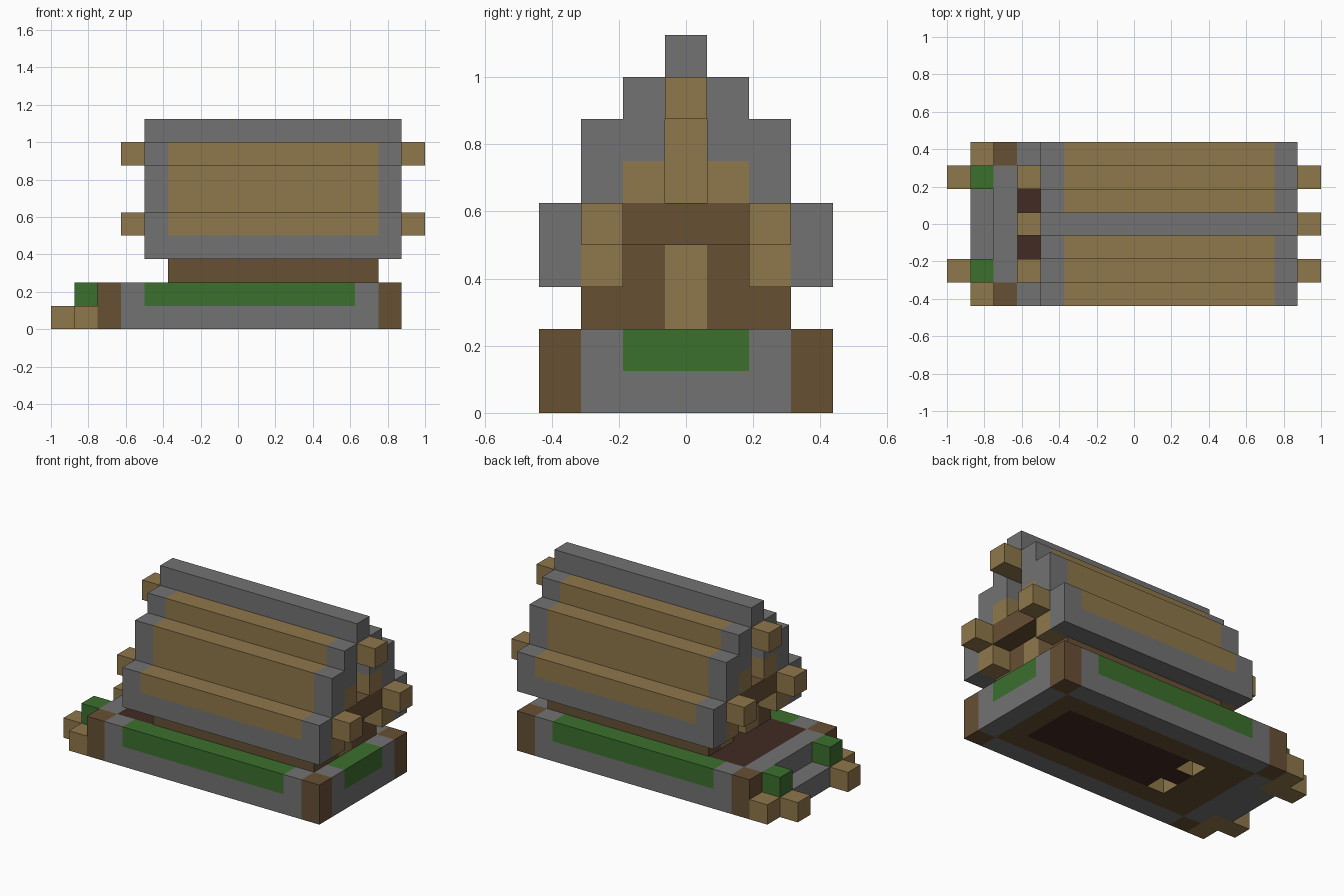
import bpy, bmesh
from mathutils import Vector

cube = bpy.data.objects.get("Cube")
if cube:
    bpy.data.objects.remove(cube)

U = 0.125                       # size of one block
ORIGIN = Vector((-8, -3.5, 0))  # corner of the block grid


def material(name, r, g, b):
    m = bpy.data.materials.new(name)
    m.use_nodes = True
    m.diffuse_color = (r, g, b, 1)
    m.node_tree.nodes["Principled BSDF"].inputs["Base Color"].default_value = (r, g, b, 1)
    return m


stone = material("grey stone", .17, .17, .17)
plank = material("tan planks", .275, .184, .07)
log = material("brown logs", .135, .08, .034)
leaf = material("green hedge", .045, .162, .027)
floor = material("dark floor", .054, .024, .017)


def add_box(bm, lo, hi):
    geom = bmesh.ops.create_cube(bm, size=1)
    for v in geom["verts"]:
        v.co = Vector([(a if c < 0 else b) for c, a, b in zip(v.co, lo, hi)])
        v.co = (v.co + ORIGIN) * U


def finish(name, mat, bm):
    me = bpy.data.meshes.new(name)
    bm.to_mesh(me)
    bm.free()
    me.materials.append(mat)
    ob = bpy.data.objects.new(name, me)
    bpy.context.collection.objects.link(ob)
    return ob


def part(name, mat, xs, ys, zs, mirror=False):
    """Box spanning inclusive block ranges, optionally repeated on the far side."""
    bm = bmesh.new()
    for x in (xs if isinstance(xs, list) else [xs]):
        spans = [ys] + ([(6 - ys[1], 6 - ys[0])] if mirror else [])
        for y in spans:
            add_box(bm, (x[0], y[0], zs[0]), (x[1] + 1, y[1] + 1, zs[1] + 1))
    return finish(name, mat, bm)


ENDS = [(4, 4), (14, 14)]
MID = (5, 13)
FULL = (4, 14)

# Foundation
part("corner_posts", log, [(2, 2), (14, 14)], (0, 0), (0, 1), True)
part("side_sill", stone, (3, 13), (0, 0), (0, 0), True)
part("side_sill_ends", stone, [(3, 3), (13, 13)], (0, 0), (1, 1), True)
part("side_hedge", leaf, (4, 12), (0, 0), (1, 1), True)
part("rear_sill", stone, (14, 14), (1, 5), (0, 0))
part("rear_sill_ends", stone, (14, 14), (1, 1), (1, 1), True)
part("rear_hedge", leaf, (14, 14), (2, 4), (1, 1))
part("entry_sill", stone, (2, 2), (1, 5), (0, 1))

# Underside and floor
part("long_joists", log, (3, 13), (1, 1), (0, 0), True)
part("cross_joists", log, [(3, 4), (13, 13)], (2, 4), (0, 0))
part("underfloor", floor, (6, 12), (2, 4), (0, 0))
part("underfloor_tongue", floor, (5, 5), (3, 3), (0, 0))
part("floor_slab", floor, (3, 13), (1, 5), (1, 1))

# Open sockets below the door posts
bm = bmesh.new()
e = 0.02
for y in (2, 4):
    add_box(bm, (5 + e, y + e, 0), (6 - e, y + 1 - e, 1 - e))
bmesh.ops.delete(bm, geom=[f for f in bm.faces if f.normal.z < -.5 or
                           f.calc_center_median().z < .001], context="FACES_ONLY")
bmesh.ops.reverse_faces(bm, faces=bm.faces[:])
finish("post_sockets", plank, bm)

# Steps at the entrance
part("entry_step", stone, (1, 1), (2, 4), (0, 0))
part("step_blocks", plank, (0, 1), (1, 1), (0, 0), True)
part("step_bushes", leaf, (1, 1), (1, 1), (1, 1), True)
part("outer_step_blocks", plank, (1, 1), (0, 0), (0, 0), True)

# Walls
part("side_walls", log, (5, 13), (1, 1), (2, 2), True)
part("rear_wall", log, (13, 13), (2, 2), (2, 3), True)
part("rear_wall_panel", plank, (13, 13), (3, 3), (2, 3))
part("door_posts", plank, (5, 5), (2, 2), (2, 3), True)

# Beams
part("wall_plates", plank, FULL, (1, 1), (3, 3), True)
part("eave_beams", plank, (3, 15), (1, 1), (4, 4), True)
part("ceiling", log, FULL, (2, 4), (4, 4))
part("ridge_beam", plank, (3, 15), (3, 3), (7, 7))

# Gables, with a recess below the ridge beam
part("gable_boards", plank, FULL, (2, 2), (5, 5), True)
part("gable_recess", plank, MID, (3, 3), (5, 6))

# Stepped roof
part("eave_edge", stone, FULL, (0, 0), (3, 3), True)
for name, y, z in (("lower", 0, (4, 4)), ("middle", 1, (5, 6)), ("upper", 2, (6, 7))):
    part(name + "_roof_planks", plank, MID, (y, y), z, True)
    part(name + "_roof_edges", stone, ENDS, (y, y), z, True)
part("roof_ridge", stone, FULL, (3, 3), (8, 8))
